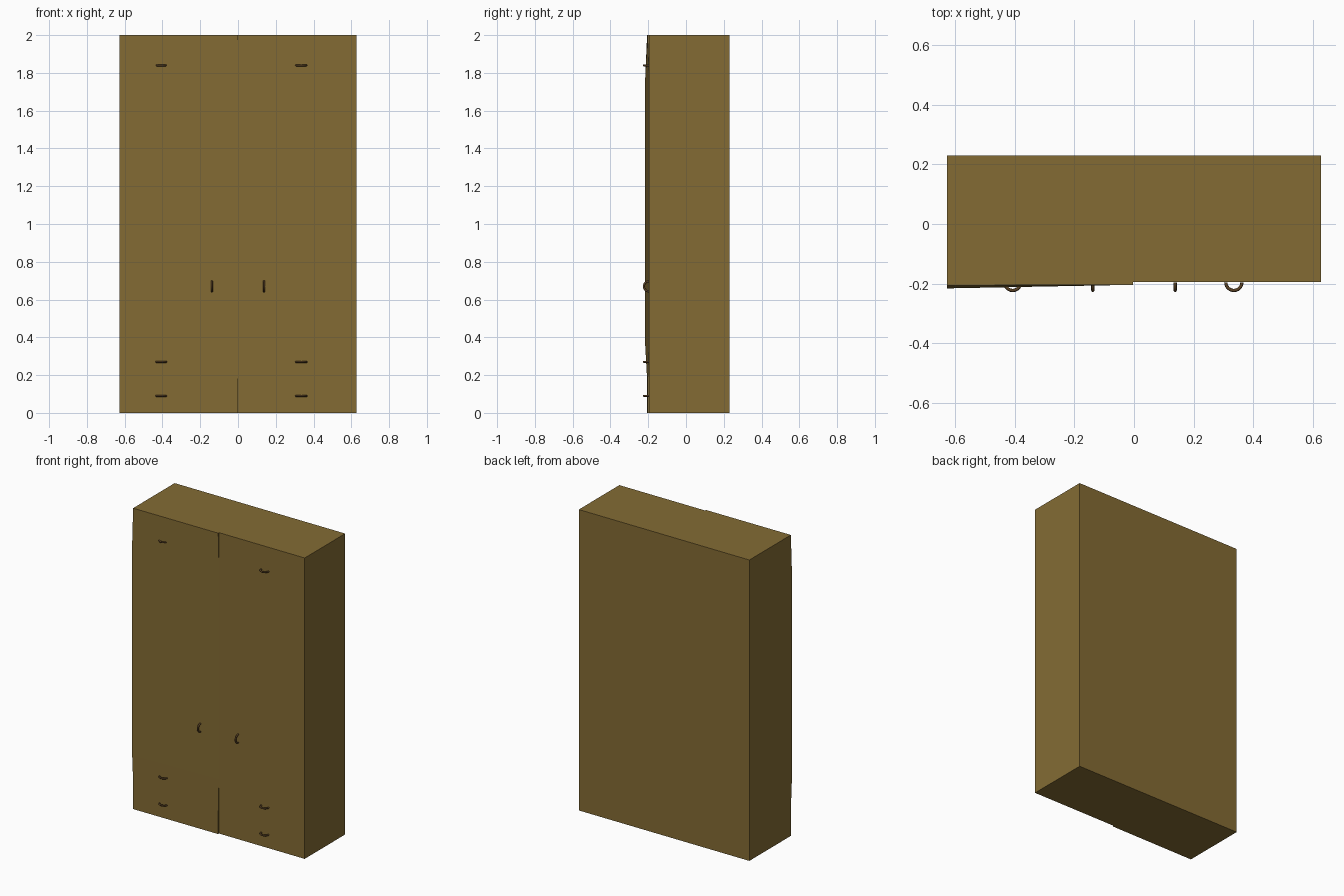
import bpy, bmesh, math
from mathutils import Vector

if "Cube" in bpy.data.objects:
    bpy.data.objects.remove(bpy.data.objects["Cube"])


def material(name, color):
    m = bpy.data.materials.new(name)
    m.diffuse_color = color
    m.use_nodes = True
    m.node_tree.nodes["Principled BSDF"].inputs["Base Color"].default_value = m.diffuse_color
    return m


wood = material("wood", (0.23, 0.148, 0.034, 1))
bronze = material("bronze", (0.11, 0.058, 0.02, 1))


def add_mesh(name, bm, mat):
    bmesh.ops.recalc_face_normals(bm, faces=bm.faces)
    me = bpy.data.meshes.new(name)
    bm.to_mesh(me)
    bm.free()
    me.materials.append(mat)
    ob = bpy.data.objects.new(name, me)
    bpy.context.collection.objects.link(ob)
    return ob


HALF_W, BACK, FRONT = 0.627, 0.23, -0.195

# Cabinet carcass, its right half forming the flush right front
bm = bmesh.new()
bmesh.ops.create_cube(bm, size=1)
for v in bm.verts:
    v.co = Vector((v.co.x * 2 * HALF_W,
                   BACK if v.co.y > 0 else FRONT,
                   v.co.z * 2 + 1))
add_mesh("cabinet_body", bm, wood)

# Left front: slightly warped panel, rows of (z, y at outer edge, y at centre)
rows = [(0, -0.206, -0.204), (0.18, -0.206, -0.203), (0.36, -0.216, -0.1955),
        (1.77, -0.216, -0.1955), (2.0, -0.206, -0.204)]
bm = bmesh.new()
rings = []
for z, outer, inner in rows:
    rings.append([bm.verts.new(c) for c in (
        (-HALF_W, outer, z), (-0.003, inner, z),
        (-0.003, FRONT, z), (-HALF_W, FRONT, z))])
for a, b in zip(rings, rings[1:]):
    for i in range(4):
        j = (i + 1) % 4
        bm.faces.new((a[i], a[j], b[j], b[i]))
bm.faces.new(rings[0])
bm.faces.new(rings[-1])
add_mesh("left_front_panel", bm, wood)


# Half-ring pull handles
def handle(name, x, z, vertical=False, radius=0.027, tube=0.0055, steps=12, sides=8):
    bm = bmesh.new()
    loops = []
    for s in range(steps + 1):
        a = math.pi * s / steps
        loop = []
        for k in range(sides):
            t = 2 * math.pi * k / sides
            r = radius + tube * math.cos(t)
            along, out, across = r * math.cos(a), -r * math.sin(a), tube * math.sin(t)
            dx, dz = (across, along) if vertical else (along, across)
            loop.append(bm.verts.new((x + dx, FRONT - 0.001 + out, z + dz)))
        loops.append(loop)
    for a, b in zip(loops, loops[1:]):
        for k in range(sides):
            n = (k + 1) % sides
            bm.faces.new((a[k], a[n], b[n], b[k]))
    bm.faces.new(loops[0])
    bm.faces.new(loops[-1])
    ob = add_mesh(name, bm, bronze)
    for p in ob.data.polygons:
        p.use_smooth = len(p.vertices) == 4


for side, x_drawer, x_door in (("left", -0.407, -0.138), ("right", 0.335, 0.138)):
    for part, z in (("lower_drawer", 0.09), ("upper_drawer", 0.27), ("top_cupboard", 1.84)):
        handle(f"{side}_{part}_handle", x_drawer, z)
    handle(f"{side}_door_handle", x_door, 0.67, vertical=True)
